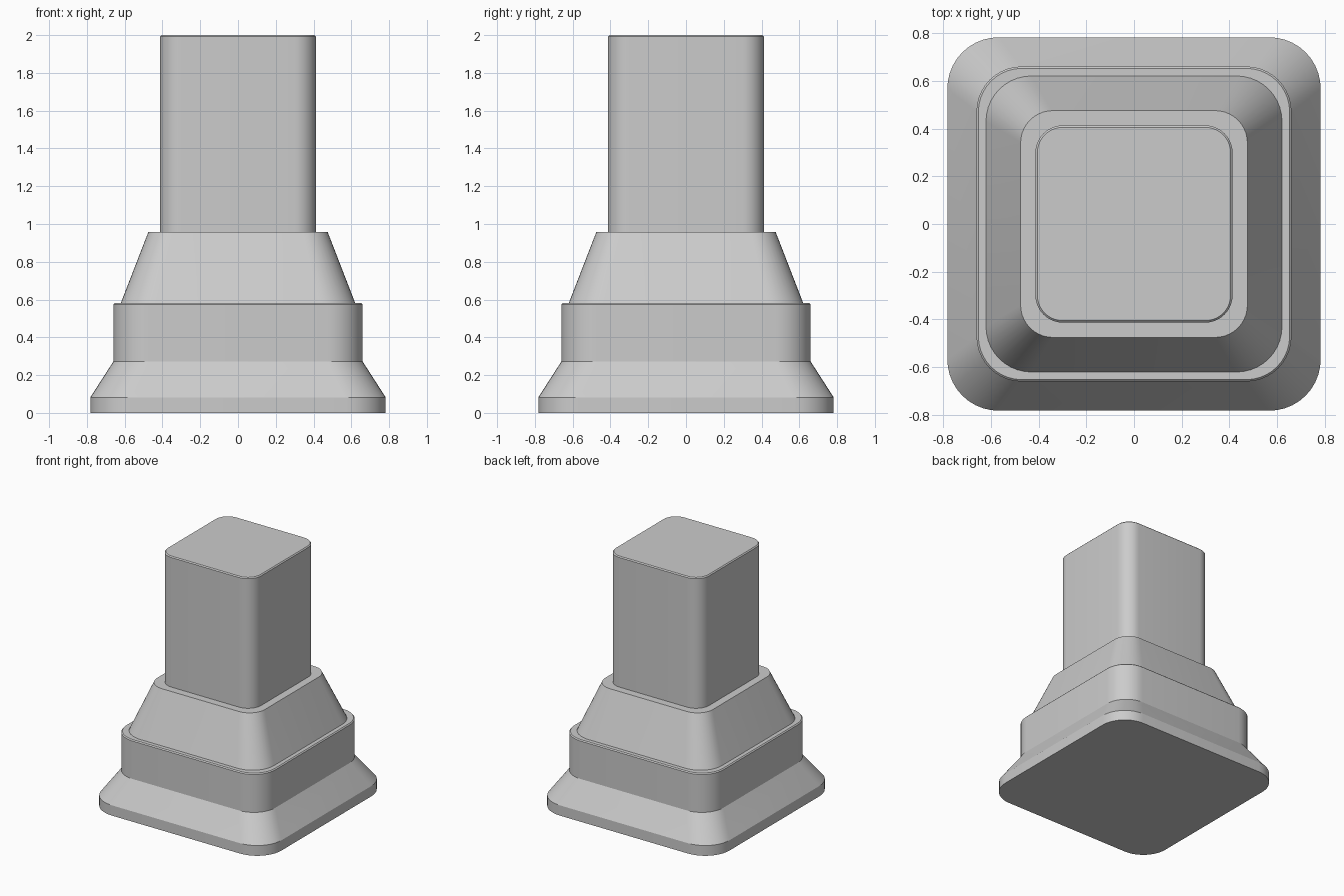
import bpy, bmesh
from math import cos, sin, pi, radians

if "Cube" in bpy.data.objects:
    bpy.data.objects.remove(bpy.data.objects["Cube"])

SEG = 10  # segments per rounded corner


def ring(bm, half, rad, z):
    """Rounded-square loop of vertices."""
    c = half - rad
    verts = []
    for q, (sx, sy) in enumerate([(1, 1), (-1, 1), (-1, -1), (1, -1)]):
        for i in range(SEG + 1):
            a = q * pi / 2 + i / SEG * pi / 2
            verts.append(bm.verts.new((sx * c + rad * cos(a), sy * c + rad * sin(a), z)))
    return verts


def loft(name, profile, cap_bottom=False, cap_top=False):
    """Skin a stack of (half width, corner radius, height) rings."""
    bm = bmesh.new()
    rings = [ring(bm, *p) for p in profile]
    for lo, hi in zip(rings, rings[1:]):
        n = len(lo)
        for i in range(n):
            j = (i + 1) % n
            bm.faces.new((lo[i], lo[j], hi[j], hi[i]))
    if cap_bottom:
        bm.faces.new(rings[0][::-1])
    if cap_top:
        bm.faces.new(rings[-1])
    me = bpy.data.meshes.new(name)
    bm.to_mesh(me)
    bm.free()
    ob = bpy.data.objects.new(name, me)
    bpy.context.collection.objects.link(ob)
    bpy.ops.object.select_all(action='DESELECT')
    ob.select_set(True)
    bpy.context.view_layer.objects.active = ob
    bpy.ops.object.shade_smooth_by_angle(angle=radians(20))
    return ob


# Foot slab, sloped skirt, upright band and its chamfered ledge
loft("base", [(0.782, 0.215, 0), (0.782, 0.215, 0.082), (0.66, 0.19, 0.272),
              (0.66, 0.19, 0.575), (0.652, 0.182, 0.583), (0.62, 0.19, 0.583)],
     cap_bottom=True)

# Tapered collar with the ledge around the column
loft("collar", [(0.62, 0.19, 0.583), (0.475, 0.135, 0.957), (0.413, 0.115, 0.957)])

# Column with a chamfered top edge
loft("column", [(0.413, 0.115, 0.957), (0.413, 0.115, 1.992), (0.405, 0.107, 2.0)],
     cap_top=True)
